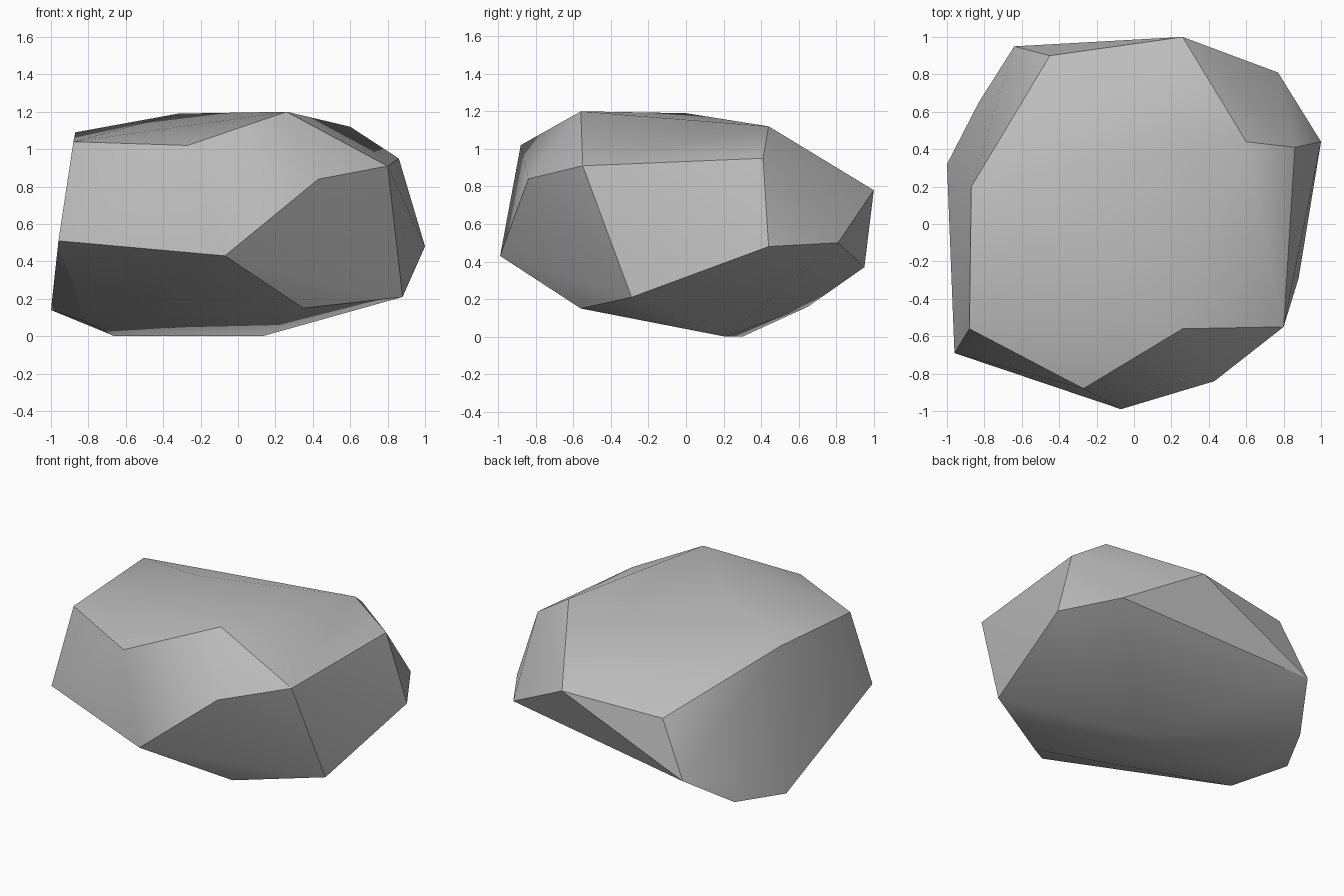
import bpy
import bmesh
import math
from mathutils import Vector

# Remove only the default object
default = bpy.data.objects.get("Cube")
if default:
    bpy.data.objects.remove(default, do_unlink=True)


def make_material(name, colour):
    material = bpy.data.materials.new(name)
    material.use_nodes = True
    material.diffuse_color = colour
    shader = material.node_tree.nodes["Principled BSDF"]
    shader.inputs["Base Color"].default_value = colour
    shader.inputs["Roughness"].default_value = .9
    return material


def make_hull(name, corners, material):
    """Wrap a set of corner points in a convex faceted body."""
    bm = bmesh.new()
    for corner in corners:
        bm.verts.new(Vector(corner))
    result = bmesh.ops.convex_hull(bm, input=bm.verts[:])
    # Drop any corner that ended up inside the hull
    unused = [item for item in result["geom_interior"]
              if isinstance(item, bmesh.types.BMVert)]
    bmesh.ops.delete(bm, geom=unused, context="VERTS")
    bmesh.ops.recalc_face_normals(bm, faces=bm.faces[:])
    mesh = bpy.data.meshes.new(name)
    bm.to_mesh(mesh)
    bm.free()
    mesh.materials.append(material)
    rock = bpy.data.objects.new(name, mesh)
    bpy.context.collection.objects.link(rock)
    return rock


# Broad chipped top of the boulder
crown = [
    (.26, -.56, 1.2), (-.27, -.88, 1.02), (-.88, -.56, 1.04),
    (-.87, .2, 1.09), (-.32, 0, 1.19), (.6, .44, 1.12),
    (.86, .41, .95), (.8, -.55, .91), (.43, -.84, .84),
]

# Widest ring of corners around the middle
girdle = [
    (-.07, -.99, .43), (-.96, -.69, .51), (1, .44, .48),
    (.77, .81, .5), (.26, 1, .78), (-.45, .9, .74),
    (-.64, .95, .37),
]

# Undercut corners and the small resting edge
foot = [
    (.88, -.29, .21), (.35, -.56, .15), (-1, .32, .14),
    (-.83, .65, .16), (-.82, -.02, .08), (-.66, .3, 0),
    (.13, .21, 0),
]

stone = make_material("stone grey", (.5, .5, .5, 1))
boulder = make_hull("boulder", crown + girdle + foot, stone)

# Soft shading across shallow creases, crisp at the chipped edges
bpy.ops.object.select_all(action="DESELECT")
boulder.select_set(True)
bpy.context.view_layer.objects.active = boulder
bpy.ops.object.shade_smooth_by_angle(angle=math.radians(30))
